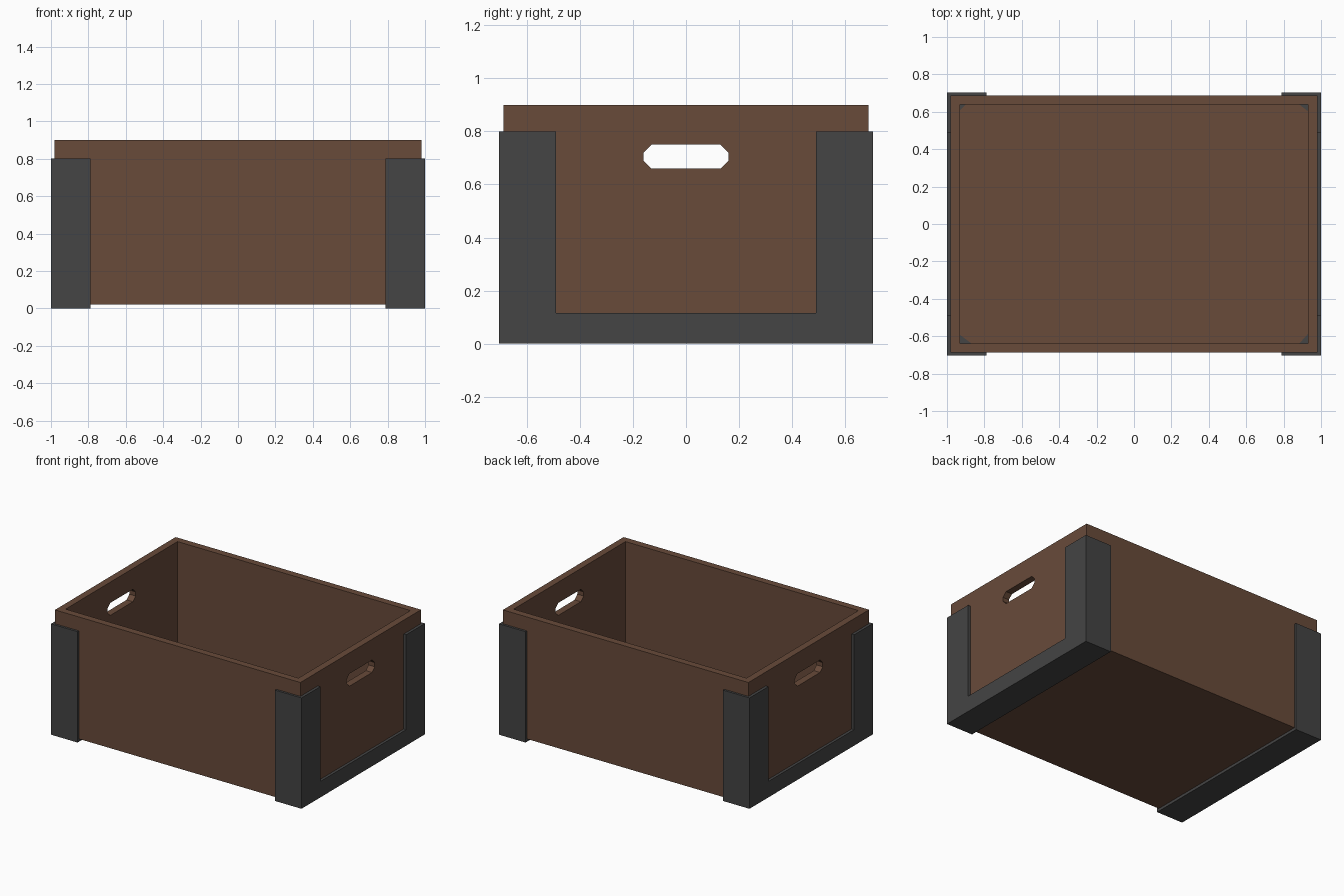
import bpy
import bmesh
from mathutils import Matrix, Vector

if "Cube" in bpy.data.objects:
    bpy.data.objects.remove(bpy.data.objects["Cube"], do_unlink=True)

HALF_X, HALF_Y, BASE, TOP = 0.98, 0.688, 0.02, 0.90   # wooden box
WALL, FLOOR = 0.05, 0.07
BAND_X, BAND_Y, BAND_TOP, BAND_IN = 1.0, 0.704, 0.80, 0.788


def material(name, color):
    mat = bpy.data.materials.new(name)
    mat.use_nodes = True
    mat.diffuse_color = (*color, 1)
    mat.node_tree.nodes["Principled BSDF"].inputs["Base Color"].default_value = (*color, 1)
    return mat


def make_object(name, bm, mat=None):
    bmesh.ops.recalc_face_normals(bm, faces=bm.faces)
    mesh = bpy.data.meshes.new(name)
    bm.to_mesh(mesh)
    bm.free()
    obj = bpy.data.objects.new(name, mesh)
    bpy.context.collection.objects.link(obj)
    if mat:
        mesh.materials.append(mat)
    return obj


def box(name, low, high, mat=None):
    low, high = Vector(low), Vector(high)
    bm = bmesh.new()
    place = Matrix.Translation((low + high) / 2) @ Matrix.Diagonal((*(high - low), 1))
    bmesh.ops.create_cube(bm, size=1, matrix=place)
    return make_object(name, bm, mat)


def prism(name, points, offset, mat=None):
    bm = bmesh.new()
    face = bm.faces.new([bm.verts.new(p) for p in points])
    side = bmesh.ops.extrude_face_region(bm, geom=[face])["geom"]
    bmesh.ops.translate(bm, vec=offset, verts=[v for v in side if isinstance(v, bmesh.types.BMVert)])
    return make_object(name, bm, mat)


def apply(obj, mod):
    bpy.context.view_layer.objects.active = obj
    bpy.ops.object.modifier_apply(modifier=mod.name)


def cut(obj, cutter):
    mod = obj.modifiers.new("Cut", "BOOLEAN")
    mod.operation = "DIFFERENCE"
    mod.solver = "EXACT"
    mod.object = cutter
    apply(obj, mod)
    bpy.data.objects.remove(cutter, do_unlink=True)


wood = material("Brown wood", (0.138, 0.069, 0.042))
metal = material("Dark grey metal", (0.058, 0.058, 0.058))

# Open wooden box, hollowed out, with a handle slot through both ends
crate = box("crate_box", (-HALF_X, -HALF_Y, BASE), (HALF_X, HALF_Y, TOP), wood)
cut(crate, box("hollow", (WALL - HALF_X, WALL - HALF_Y, FLOOR),
               (HALF_X - WALL, HALF_Y - WALL, TOP + 0.2)))
slot = [(0.16, 0.69), (0.16, 0.72), (0.13, 0.75), (-0.13, 0.75),
        (-0.16, 0.72), (-0.16, 0.69), (-0.13, 0.66), (0.13, 0.66)]
cut(crate, prism("slot", [(-1.5, y, z) for y, z in slot], (3, 0, 0)))

# Metal end band: corner posts, sill and bottom strip, mirrored to both ends
band = box("end_bands", (BAND_IN, -BAND_Y, 0), (BAND_X, BAND_Y, BAND_TOP), metal)
cut(band, box("box_space", (0, -HALF_Y, BASE), (HALF_X, HALF_Y, 2)))
cut(band, box("end_opening", (0.9, -0.49, 0.115), (1.2, 0.49, 2)))
mirror = band.modifiers.new("Mirror", "MIRROR")
mirror.use_mirror_merge = False
apply(band, mirror)

# Small metal corner plates on the inside floor
for name, sx, sy, dx, dy in (("front_right", -1, -1, 0.06, 0.045),
                             ("front_left", 1, -1, 0.045, 0.05),
                             ("back_right", -1, 1, 0.03, 0.03),
                             ("back_left", 1, 1, 0.045, 0.035)):
    x, y = HALF_X - WALL, HALF_Y - WALL
    corner = [(sx * x, sy * y, FLOOR), (sx * (x - dx), sy * y, FLOOR),
              (sx * x, sy * (y - dy), FLOOR)]
    prism(name + "_corner_plate", corner, (0, 0, 0.005), metal)
